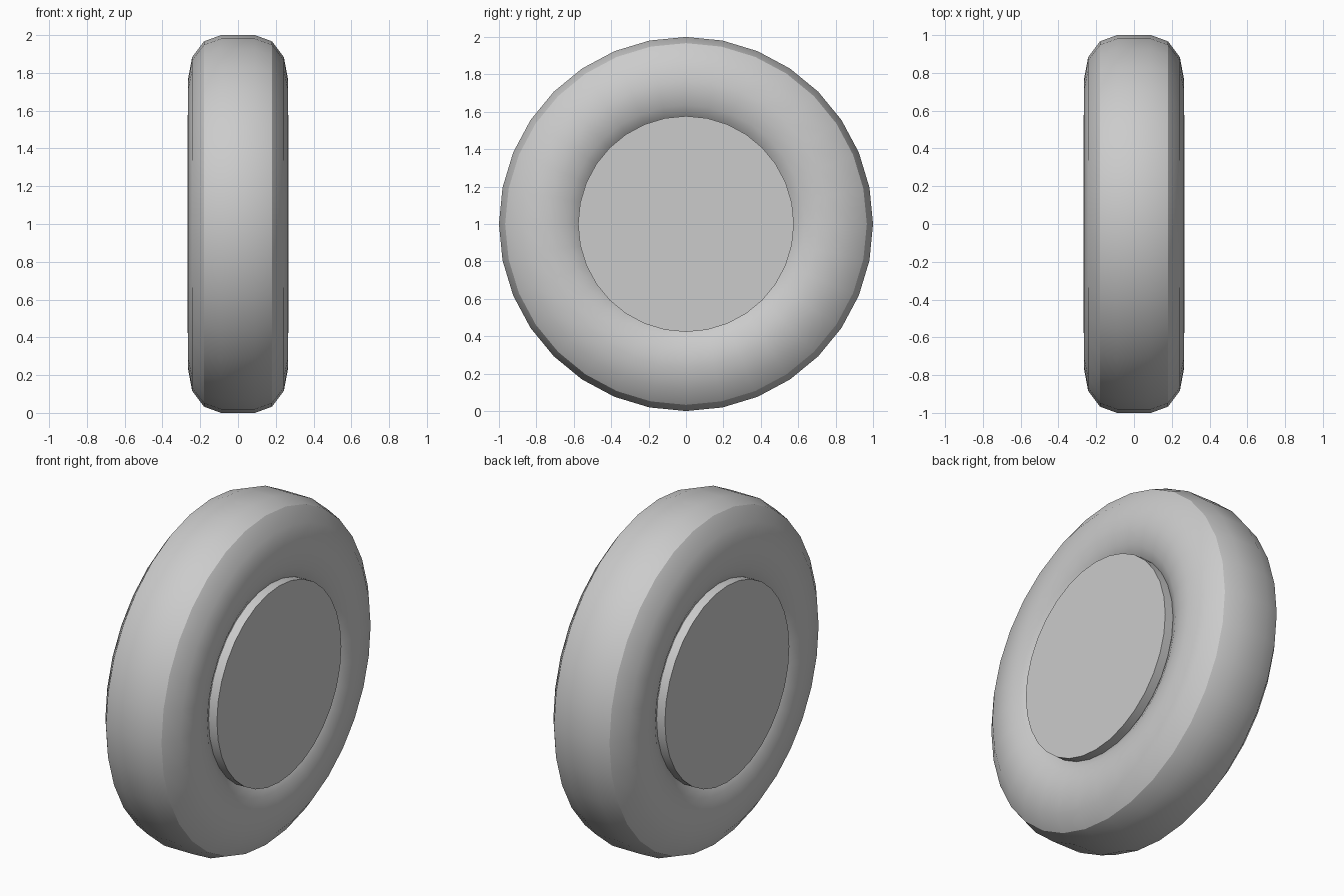
import bpy
import bmesh
import math
from mathutils import Matrix, Vector

cube = bpy.data.objects.get("Cube")
if cube:
    bpy.data.objects.remove(cube, do_unlink=True)

SEGMENTS = 32

# Single flat colour
grey = bpy.data.materials.new("light grey")
grey.use_nodes = True
colour = (0.6, 0.6, 0.6, 1.0)
grey.diffuse_color = colour
grey.node_tree.nodes["Principled BSDF"].inputs["Base Color"].default_value = colour


def finish(bm, name):
    bmesh.ops.recalc_face_normals(bm, faces=bm.faces)
    mesh = bpy.data.meshes.new(name)
    bm.to_mesh(mesh)
    bm.free()
    mesh.materials.append(grey)
    obj = bpy.data.objects.new(name, mesh)
    bpy.context.collection.objects.link(obj)
    obj.location.z = 1
    bpy.ops.object.select_all(action="DESELECT")
    obj.select_set(True)
    bpy.context.view_layer.objects.active = obj
    bpy.ops.object.shade_smooth_by_angle(angle=math.radians(30))
    return obj


# Tire: rounded section (half width, radius) mirrored and spun about the axle
half = [(0.09, 1.0), (0.18, 0.967), (0.243, 0.883), (0.265, 0.765),
        (0.262, 0.70), (0.244, 0.635), (0.212, 0.575), (0.15, 0.53)]
section = half + [(-x, r) for x, r in reversed(half)]
bm = bmesh.new()
ring = [bm.verts.new((x, 0, r)) for x, r in section]
edges = [bm.edges.new((a, b)) for a, b in zip(ring, ring[1:] + ring[:1])]
bmesh.ops.spin(bm, geom=ring + edges, cent=(0, 0, 0), axis=(1, 0, 0),
               angle=math.tau, steps=SEGMENTS, use_merge=True)
bmesh.ops.remove_doubles(bm, verts=bm.verts, dist=0.0005)
finish(bm, "tire")

# Hub: solid drum standing proud of the tire's inner rim on both sides
bm = bmesh.new()
bmesh.ops.create_cone(bm, cap_ends=True, segments=SEGMENTS, radius1=0.577,
                      radius2=0.577, depth=0.534,
                      matrix=Matrix.Rotation(math.pi / 2, 4, "Y"))
finish(bm, "hub")
